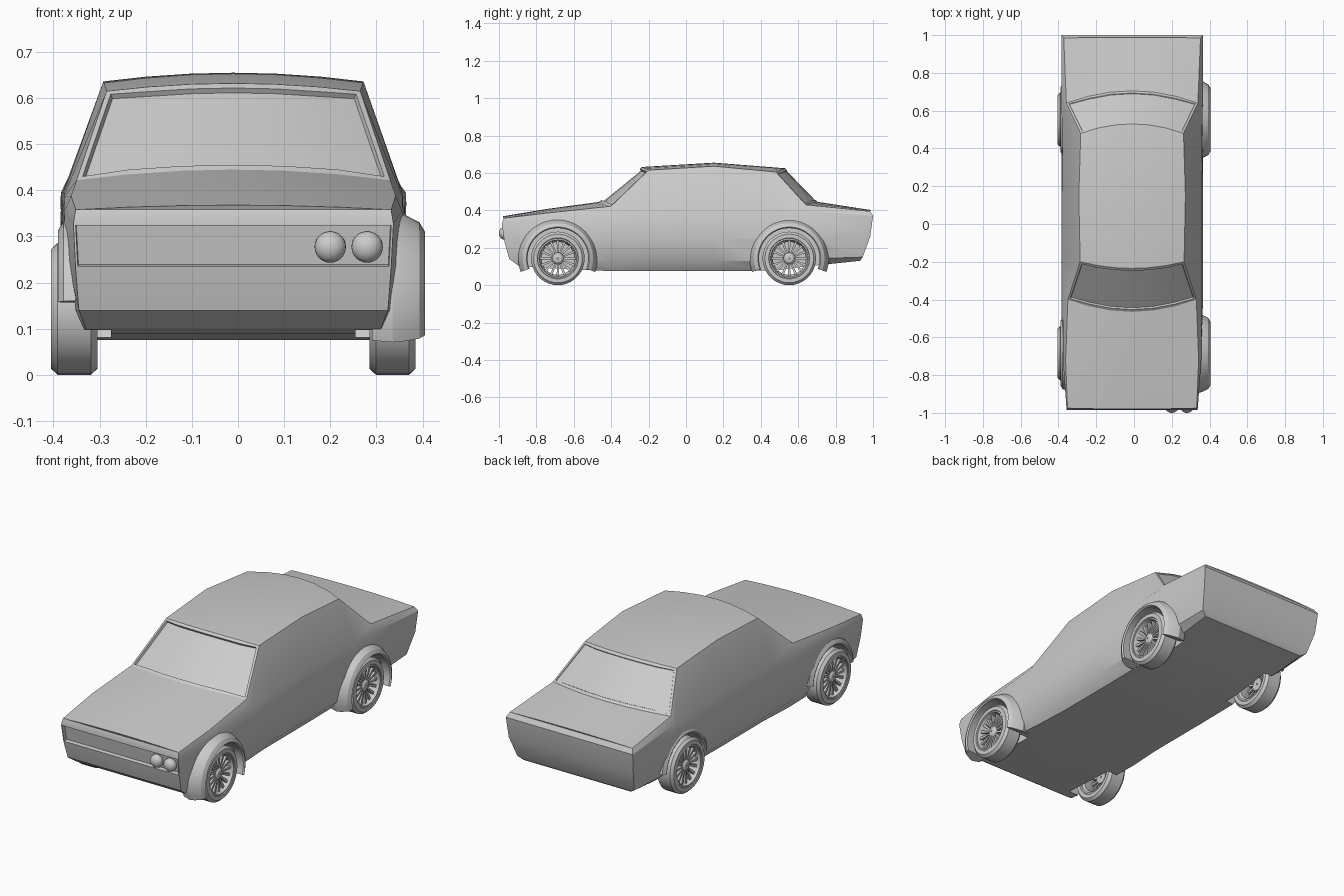
import bpy, bmesh
from math import pi, sin, cos, radians

if "Cube" in bpy.data.objects:
    bpy.data.objects.remove(bpy.data.objects["Cube"])

CX = -0.01                      # body centre line
WHEEL_Y = (-0.685, 0.552)
WHEEL_Z = 0.143


def finish(name, bm, angle=30):
    bmesh.ops.recalc_face_normals(bm, faces=bm.faces)
    me = bpy.data.meshes.new(name)
    bm.to_mesh(me)
    bm.free()
    ob = bpy.data.objects.new(name, me)
    bpy.context.collection.objects.link(ob)
    smooth(ob, angle)
    return ob


def smooth(ob, angle=30):
    bpy.ops.object.select_all(action='DESELECT')
    ob.select_set(True)
    bpy.context.view_layer.objects.active = ob
    bpy.ops.object.shade_smooth_by_angle(angle=radians(angle))


def lathe(bm, profile, y, z, segs=40, a0=0.0, a1=360.0):
    """Sweep a closed (radius, x) profile round an x-parallel axis."""
    full = a1 - a0 >= 360
    rings = []
    for k in range(segs if full else segs + 1):
        a = radians(a0 + (a1 - a0) * k / segs)
        rings.append([bm.verts.new((x, y + r * cos(a), z + r * sin(a))) for r, x in profile])
    n = len(profile)
    for k in range(segs):
        p, q = rings[k], rings[(k + 1) % len(rings)]
        for i in range(n):
            bm.faces.new((p[i], p[(i + 1) % n], q[(i + 1) % n], q[i]))
    if not full:
        bm.faces.new(rings[0])
        bm.faces.new(rings[-1])


# ---- body shell: lofted sections ----
# each: edge y, bow of centre, centre top z, (half width, z[, own y]) for sill, low, mid, belt, top edge
SECTIONS = [
    (-0.975, -0.005, 0.368, [(.32, .10, -.89), (.335, .14, -.945), (.342, .23, -.97), (.347, .328, -.985), (.342, .358)]),
    (-0.72, -0.02, 0.408, [(.33, .09), (.352, .14), (.368, .25), (.366, .355), (.352, .388)]),
    (-0.40, -0.065, 0.445, [(.32, .075), (.355, .13), (.375, .25), (.367, .385), (.34, .422)]),
    (-0.20, -0.035, 0.632, [(.31, .075), (.355, .13), (.375, .25), (.367, .39), (.275, .615)]),
    (0.15, 0.0, 0.655, [(.31, .075), (.355, .13), (.375, .25), (.367, .395), (.282, .636)]),
    (0.48, 0.05, 0.625, [(.31, .078), (.355, .13), (.375, .25), (.37, .395), (.272, .605)]),
    (0.64, 0.065, 0.445, [(.31, .10), (.355, .14), (.375, .25), (.374, .395), (.348, .43)]),
    (0.985, 0.003, 0.402, [(.315, .13, .93), (.345, .15, .945), (.368, .26, .985), (.375, .37, 1.0), (.362, .395)]),
]
bm = bmesh.new()
rings = []
for y, bow, zc, side in SECTIONS:
    half = [(0, side[0][2 if len(side[0]) > 2 else 0] if len(side[0]) > 2 else y, side[0][1])]
    half += [(s[0], s[2] if len(s) > 2 else y, s[1]) for s in side]
    w, ze = side[4][:2]
    for f in (.67, .33, 0):
        k = 1 - f * f
        half.append((w * f, y + bow * k, ze + (zc - ze) * k))
    pts = half + [(-x, yy, z) for x, yy, z in half[-2:0:-1]]
    rings.append([bm.verts.new((x + CX, yy, z)) for x, yy, z in pts])
N = 16
face = {}
for s in range(len(rings) - 1):
    for i in range(N):
        a, b, j = rings[s], rings[s + 1], (i + 1) % N
        face[s, i] = bm.faces.new((a[i], a[j], b[j], b[i]))
for tag, r in (('front', rings[0]), ('rear', rings[-1])):
    bm.faces.new((r[0], r[1], r[15]))
    for i in range(1, 7):
        face[tag, i] = bm.faces.new((r[i], r[i + 1], r[15 - i], r[16 - i]))
    bm.faces.new((r[7], r[8], r[9]))
bmesh.ops.recalc_face_normals(bm, faces=bm.faces)
bm.normal_update()
# recessed grille, windscreen and rear window
bmesh.ops.inset_individual(bm, faces=[face['front', 3]], thickness=.007, depth=0)
bmesh.ops.inset_individual(bm, faces=[face['front', 3]], thickness=.002, depth=-.018)
for s, depth in ((2, -.012), (5, -.004)):
    glass = [face[s, i] for i in range(5, 11)]
    bmesh.ops.inset_region(bm, faces=glass, thickness=.016, depth=0)
    bmesh.ops.inset_region(bm, faces=glass, thickness=.002, depth=depth)
body = finish('car_body', bm)

# ---- wheel arches cut from the body ----
for y in WHEEL_Y:
    for sx in (1, -1):
        bpy.ops.mesh.primitive_cylinder_add(vertices=40, radius=.163, depth=.25,
                                            location=(CX + sx * .39, y, WHEEL_Z), rotation=(0, pi / 2, 0))
        cutter = bpy.context.object
        cutter.name = 'arch_cutter'
        cutter.hide_render = True
        mod = body.modifiers.new('arch', 'BOOLEAN')
        mod.operation, mod.solver, mod.object = 'DIFFERENCE', 'EXACT', cutter
        bpy.context.view_layer.objects.active = body
        bpy.ops.object.modifier_apply(modifier=mod.name)
        bpy.data.objects.remove(cutter)
smooth(body)

# ---- arch flares: wide on the right, nearly flush on the left ----
WIDE = [(.212, .335), (.205, .36), (.188, .393), (.168, .405), (.162, .398), (.166, .29), (.20, .29)]
SLIM = [(.200, -.35), (.190, -.378), (.170, -.390), (.162, -.386), (.164, -.31), (.195, -.31)]
for name, y in zip(('front', 'rear'), WHEEL_Y):
    bm = bmesh.new()
    lathe(bm, WIDE, y, WHEEL_Z, 28, -20, 200)
    finish(name + '_right_flare', bm)
    bm = bmesh.new()
    lathe(bm, SLIM, y, WHEEL_Z, 24, 5, 175)
    finish(name + '_left_flare', bm)

# ---- wheels: tyre, rim, spokes and hub ----
TYRE = [(.110, .05), (.130, .05), (.143, .036), (.143, -.036), (.130, -.05), (.110, -.05), (.104, -.04), (.104, .042)]
RIM = [(.108, .046), (.100, .048), (.094, .030), (.088, .015), (.088, -.035), (.098, -.045), (.106, -.045)]
HUB = [(.004, .040), (.020, .038), (.032, .028), (.034, .0), (.004, .0)]
SPOKES = 16
for name, y in zip(('front', 'rear'), WHEEL_Y):
    for side, sx in (('right', 1), ('left', -1)):
        cx = CX + sx * .345
        for part, prof in (('tyre', TYRE), ('rim', RIM), ('hub', HUB)):
            bm = bmesh.new()
            lathe(bm, [(r, cx + sx * x) for r, x in prof], y, WHEEL_Z, 36)
            finish(f'{name}_{side}_{part}', bm)
        bm = bmesh.new()
        for k in range(SPOKES):
            a = 2 * pi * k / SPOKES
            vs = []
            for r, half_w, xo in ((.028, .004, .030), (.095, .007, .034)):
                for t, x in ((-half_w, xo), (half_w, xo), (half_w, xo - .018), (-half_w, xo - .018)):
                    vs.append(bm.verts.new((cx + sx * x, y + r * cos(a) - t * sin(a),
                                            WHEEL_Z + r * sin(a) + t * cos(a))))
            for i in range(4):
                j = (i + 1) % 4
                bm.faces.new((vs[i], vs[j], vs[4 + j], vs[4 + i]))
            bm.faces.new(vs[:4])
            bm.faces.new(vs[4:])
        finish(f'{name}_{side}_spokes', bm)

# ---- paired headlights (right side only) ----
for name, x in (('inner_headlight', .20), ('outer_headlight', .28)):
    bm = bmesh.new()
    bmesh.ops.create_uvsphere(bm, u_segments=24, v_segments=12, radius=1)
    for v in bm.verts:
        v.co = (x + v.co.x * .034, -.972 + v.co.y * .028, .277 + v.co.z * .034)
    finish(name, bm)
